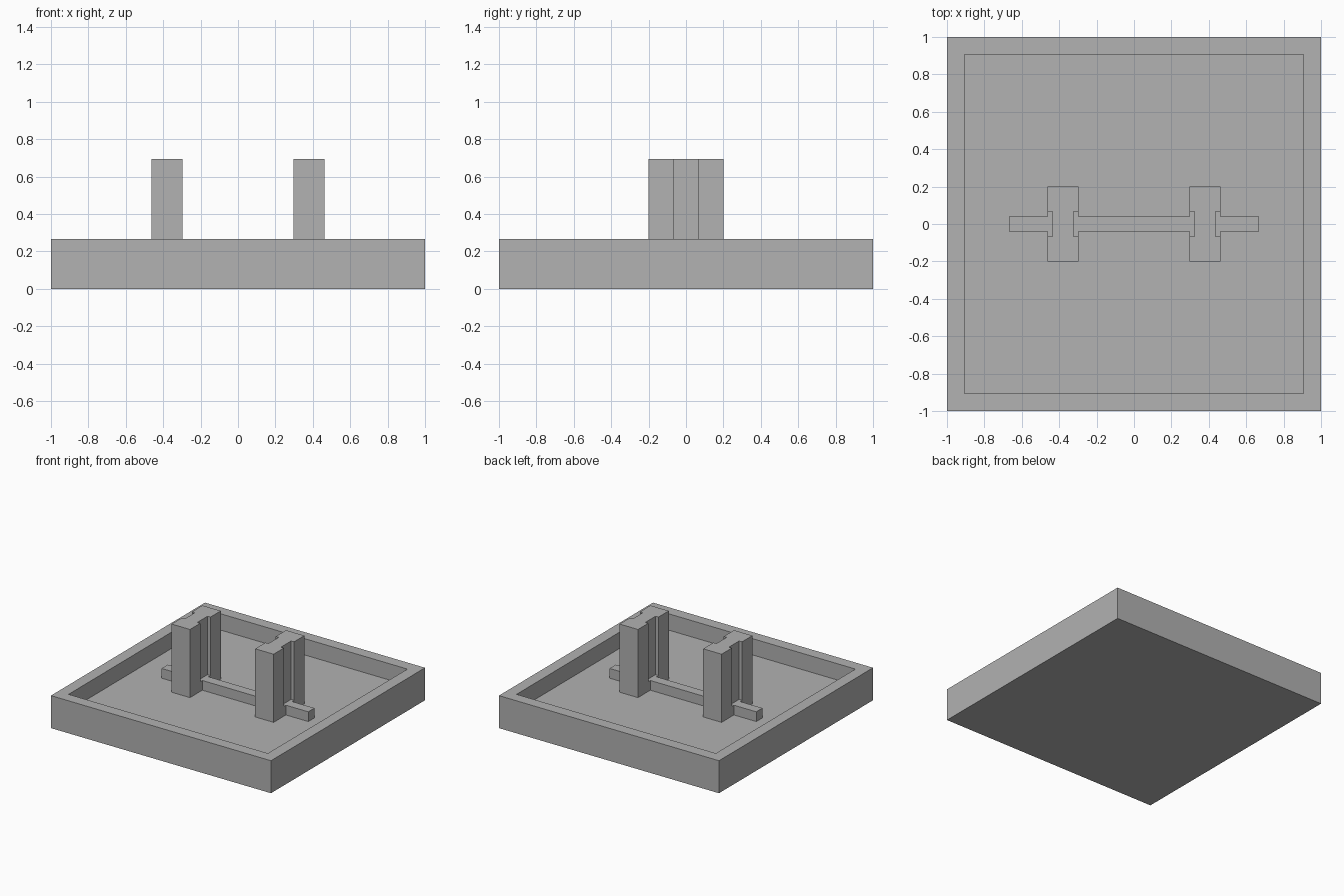
import bpy, bmesh
from mathutils import Matrix, Vector

cube = bpy.data.objects.get("Cube")
if cube:
    bpy.data.objects.remove(cube, do_unlink=True)

RIM, FLOOR, TOP = 0.267, 0.133, 0.693
WALL = 0.133
RAIL_TOP = FLOOR + 0.08
POST_X, POST_W, POST_D = 0.38, 0.167, 0.4
SLOT_W, SLOT_DEPTH = 0.133, 0.027

grey = bpy.data.materials.new("plain_grey")
grey.use_nodes = True
grey.diffuse_color = (0.445, 0.445, 0.445, 1)
grey.node_tree.nodes["Principled BSDF"].inputs["Base Color"].default_value = grey.diffuse_color


def add_box(bm, low, high):
    low, high = Vector(low), Vector(high)
    size = high - low
    matrix = Matrix.Translation((low + high) / 2) @ Matrix.Diagonal((*size, 1))
    bmesh.ops.create_cube(bm, size=1, matrix=matrix)


def make_object(name, bm):
    mesh = bpy.data.meshes.new(name)
    bm.to_mesh(mesh)
    bm.free()
    mesh.materials.append(grey)
    obj = bpy.data.objects.new(name, mesh)
    bpy.context.collection.objects.link(obj)
    return obj


# Square tray with a sunken floor
bm = bmesh.new()
add_box(bm, (-1, -1, 0), (1, 1, RIM))
bm.normal_update()
top = max(bm.faces, key=lambda f: f.calc_center_median().z)
bmesh.ops.inset_region(bm, faces=[top], thickness=WALL)
inner = bmesh.ops.extrude_face_region(bm, geom=[top])["geom"]
bmesh.ops.delete(bm, geom=[top], context='FACES')
bmesh.ops.translate(bm, verts=[v for v in inner if isinstance(v, bmesh.types.BMVert)],
                    vec=(0, 0, FLOOR - RIM))
bmesh.ops.recalc_face_normals(bm, faces=bm.faces)
make_object("tray", bm)

# Rail along the middle of the floor
bm = bmesh.new()
add_box(bm, (-0.667, -0.04, FLOOR), (0.667, 0.04, RAIL_TOP))
make_object("rail", bm)

# Two posts, each slotted on both sides from the rail upward
for side, name in ((1, "left"), (-1, "right")):
    x = side * POST_X
    bm = bmesh.new()
    add_box(bm, (x - POST_W / 2, -POST_D / 2, FLOOR), (x + POST_W / 2, POST_D / 2, TOP))
    post = make_object(name + "_post", bm)

    bm = bmesh.new()
    for face in (-1, 1):
        inner_x = x + face * (POST_W / 2 - SLOT_DEPTH)
        outer_x = x + face * (POST_W / 2 + 0.05)
        add_box(bm, (min(inner_x, outer_x), -SLOT_W / 2, RAIL_TOP),
                (max(inner_x, outer_x), SLOT_W / 2, TOP + 0.1))
    cutter = make_object(name + "_slot_cutter", bm)
    cutter.hide_render = True
    cutter.hide_viewport = True

    cut = post.modifiers.new("slots", 'BOOLEAN')
    cut.operation = 'DIFFERENCE'
    cut.solver = 'EXACT'
    cut.object = cutter
